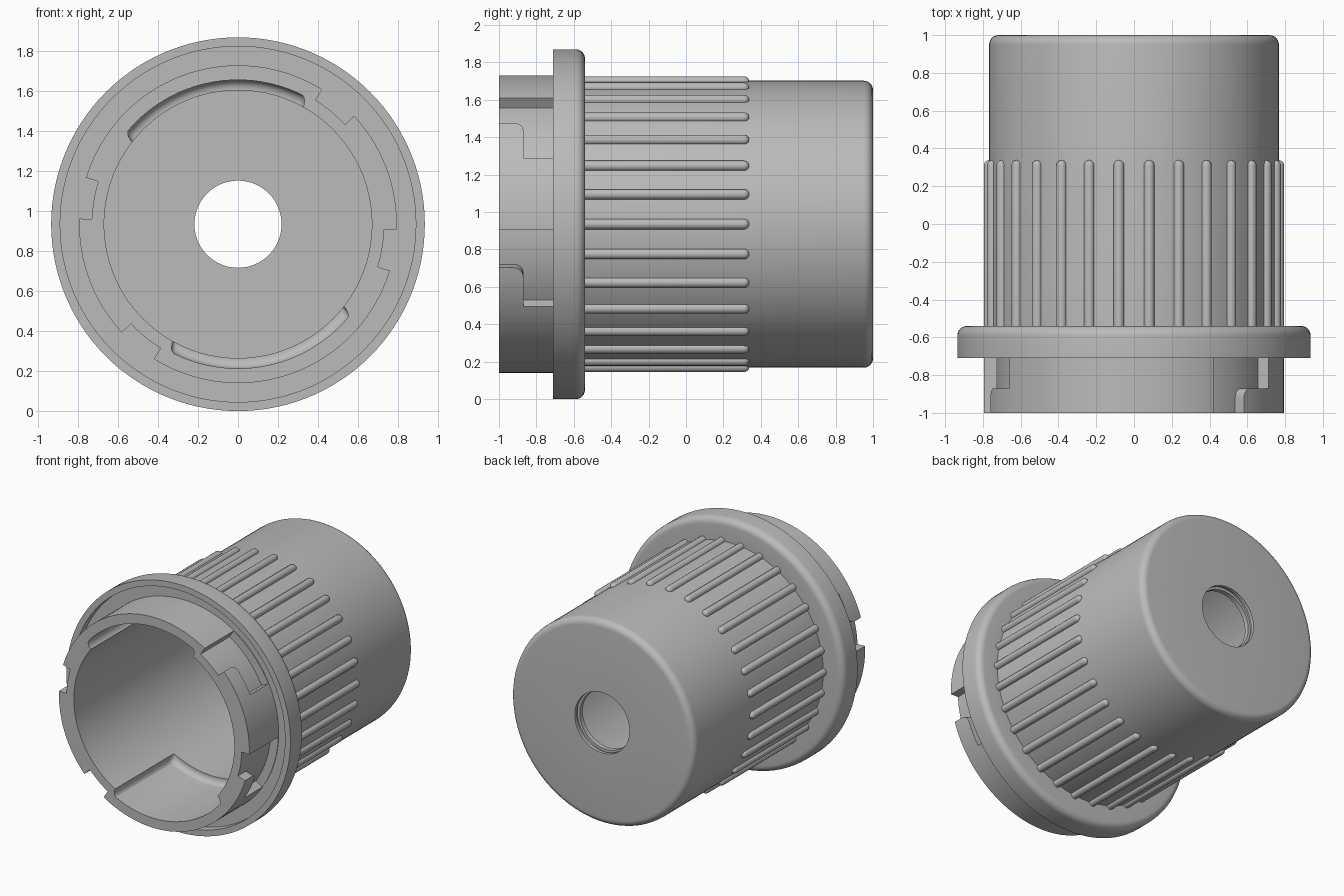
import bpy, bmesh
from math import sin, cos, pi, radians

cube = bpy.data.objects.get("Cube")
if cube:
    bpy.data.objects.remove(cube, do_unlink=True)

AXIS_Z = 0.935
FRONT = -1.1          # cutters start in front of the part

grey = bpy.data.materials.new("light_grey")
grey.use_nodes = True
tone = (0.5, 0.5, 0.5, 1)
grey.diffuse_color = tone
grey.node_tree.nodes["Principled BSDF"].inputs["Base Color"].default_value = tone


def polar(r, angle, y):
    return (r * cos(angle), y, r * sin(angle))


def loft(name, angles, sections, closed=False):
    """Skin closed (radius, y) sections placed at angles around the y axis."""
    bm = bmesh.new()
    rings = [[bm.verts.new(polar(r, a, y)) for r, y in sec]
             for a, sec in zip(angles, sections)]
    n = len(rings[0])
    pairs = list(zip(rings, rings[1:]))
    if closed:
        pairs.append((rings[-1], rings[0]))
    else:
        bm.faces.new(rings[0])
        bm.faces.new(rings[-1])
    for a, b in pairs:
        for i in range(n):
            j = (i + 1) % n
            bm.faces.new((a[i], a[j], b[j], b[i]))
    bmesh.ops.recalc_face_normals(bm, faces=bm.faces)
    return finish(name, bm)


def finish(name, bm):
    mesh = bpy.data.meshes.new(name)
    bm.to_mesh(mesh)
    bm.free()
    mesh.materials.append(grey)
    obj = bpy.data.objects.new(name, mesh)
    obj.location.z = AXIS_Z
    bpy.context.collection.objects.link(obj)
    return obj


def fillet(r, y, size, steps=6):
    """Quarter round from an outer cylinder to a back face."""
    return [(r - size + size * cos(pi / 2 * i / steps),
             y - size + size * sin(pi / 2 * i / steps)) for i in range(steps + 1)]


def smooth(obj):
    bpy.ops.object.select_all(action='DESELECT')
    obj.select_set(True)
    bpy.context.view_layer.objects.active = obj
    bpy.ops.object.shade_smooth_by_angle(angle=radians(30))


# Turned shell: collar, grooved flange, body, end wall with hole, bore
profile = [(0.67, -1), (0.795, -1), (0.795, -0.65), (0.89, -0.65),
           (0.89, -0.71), (0.935, -0.71)]
profile += fillet(0.935, -0.54, 0.05)
profile += [(0.767, -0.54)]
profile += fillet(0.767, 1, 0.05)
profile += [(0.228, 1), (0.228, 0.975), (0.238, 0.975), (0.238, 0.955),
            (0.218, 0.955), (0.218, 0.92), (0.67, 0.92)]
SEG = 120
body = loft("cap_body", [2 * pi * i / SEG for i in range(SEG)], [profile] * SEG, True)

cutters = []

# Bayonet slots: open mouth, rounded corner, then a channel behind the lip
for start in (58, -2, 178, 238):
    stations = [(start - 3 * i, FRONT) for i in range(5)] + [(start - 15, FRONT)]
    for i in range(6):
        t = pi / 2 * i / 5
        stations.append((start - 15.03 - 3.6 * (1 - cos(t)), -0.92 + 0.05 * sin(t)))
    stations += [(start - a, -0.87) for a in (21, 24, 27, 30, 31.6)]
    sections = [[(0.732, f), (0.84, f), (0.84, -0.655), (0.732, -0.655)]
                for _, f in stations]
    cutters.append(loft("slot_cutter", [radians(a) for a, _ in stations], sections))

# Two wide recesses inside the bore, ending in a round fillet
for start in (61, 241):
    ends = ((0, 0.68), (0.6, 0.7), (1.4, 0.714), (2.5, 0.722))
    stations = list(ends) + [(a, 0.722) for a in range(5, 78, 3)]
    stations += [(81 - a, r) for a, r in reversed(ends)]
    sections = [[(0.6, FRONT), (r, FRONT)] + fillet(r, -0.3, 0.045) + [(0.6, -0.3)]
                for _, r in stations]
    cutters.append(loft("recess_cutter", [radians(start + a) for a, _ in stations],
                        sections))

bpy.context.view_layer.objects.active = body
for cutter in cutters:
    cutter.hide_render = True
    mod = body.modifiers.new("cut", 'BOOLEAN')
    mod.operation = 'DIFFERENCE'
    mod.solver = 'EXACT'
    mod.object = cutter
    bpy.ops.object.modifier_apply(modifier=mod.name)
    bpy.data.objects.remove(cutter, do_unlink=True)
smooth(body)

# Grip ribs: thirty half-sunk rods with domed back ends
RIBS, SIDES, RIB_R = 30, 14, 0.028
bm = bmesh.new()
for k in range(RIBS):
    a = 2 * pi * (k + 0.5) / RIBS + pi / 2
    outline = [(RIB_R, -0.58)] + [(RIB_R * cos(pi / 2 * i / 5),
                                   0.31 + RIB_R * sin(pi / 2 * i / 5)) for i in range(5)]
    cx, _, cz = polar(0.767, a, 0)
    rings = []
    for r, y in outline:
        rings.append([bm.verts.new((cx + r * cos(2 * pi * s / SIDES), y,
                                    cz + r * sin(2 * pi * s / SIDES)))
                      for s in range(SIDES)])
    tip = bm.verts.new((cx, 0.31 + RIB_R, cz))
    bm.faces.new(rings[0])
    for s in range(SIDES):
        t = (s + 1) % SIDES
        for lo, hi in zip(rings, rings[1:]):
            bm.faces.new((lo[s], lo[t], hi[t], hi[s]))
        bm.faces.new((rings[-1][s], rings[-1][t], tip))
bmesh.ops.recalc_face_normals(bm, faces=bm.faces)
smooth(finish("grip_ribs", bm))
